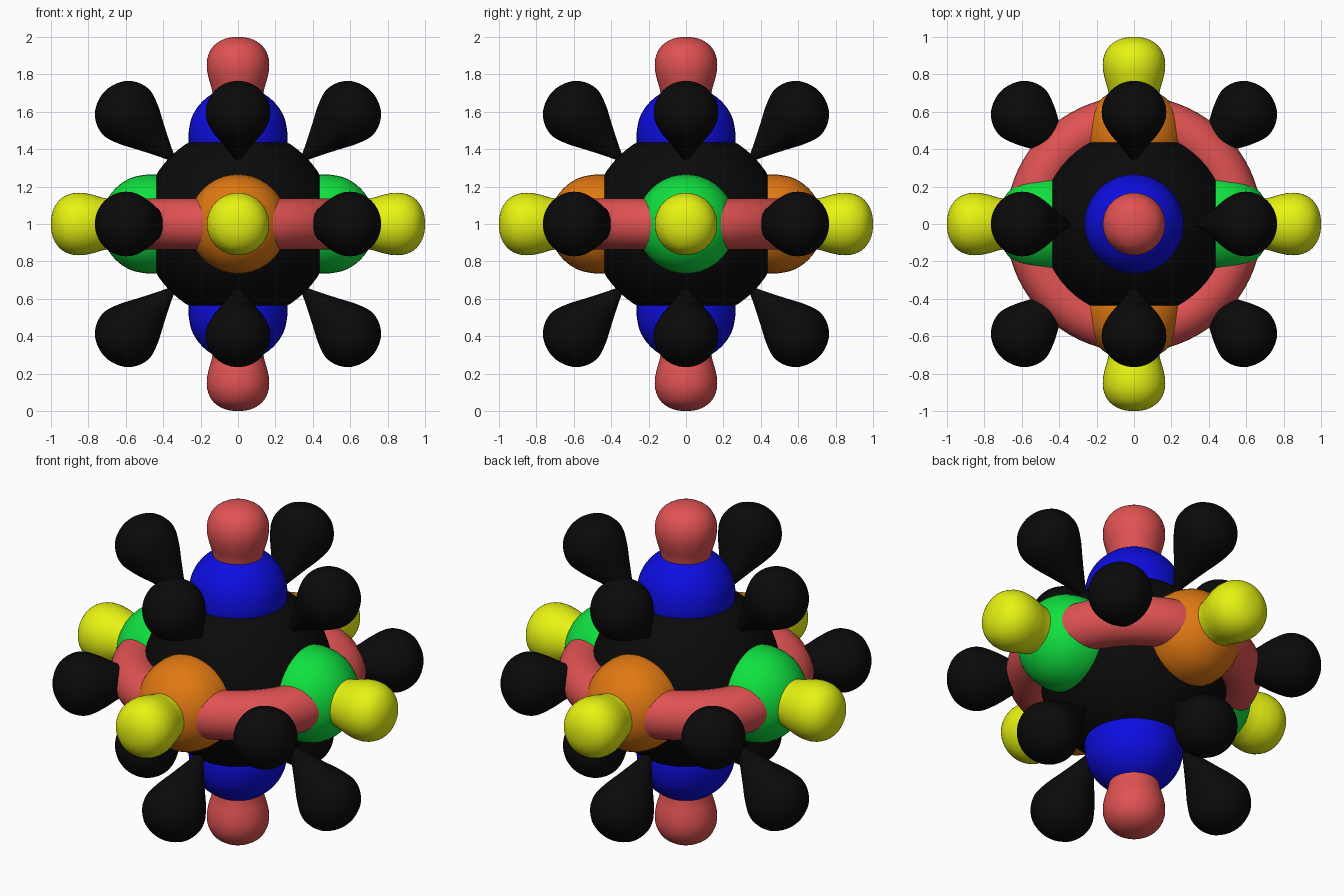
import bpy, bmesh, math
from mathutils import Vector

if "Cube" in bpy.data.objects:
    bpy.data.objects.remove(bpy.data.objects["Cube"])

CENTRE = Vector((0, 0, 1))


def material(name, r, g, b):
    m = bpy.data.materials.new(name)
    m.diffuse_color = (r, g, b, 1)
    m.use_nodes = True
    m.node_tree.nodes["Principled BSDF"].inputs["Base Color"].default_value = m.diffuse_color
    return m


BLACK = material("black", 0.003, 0.003, 0.003)
RED = material("red", 0.75, 0.085, 0.085)
BLUE = material("blue", 0.004, 0.004, 0.75)
GREEN = material("green", 0.005, 0.75, 0.05)
ORANGE = material("orange", 0.75, 0.19, 0.006)
YELLOW = material("yellow", 0.8, 0.9, 0.006)

# Lobe profiles: (distance from the centre, radius)
BROAD = [(0, 0), (.15, .115), (.3, .21), (.4, .253), (.47, .265),
         (.57, .247), (.65, .195), (.707, .115), (.73, 0)]
SLIM = [(0, 0), (.35, .07), (.62, .122), (.72, .14), (.78, .157), (.84, .167),
        (.90, .16), (.955, .128), (.99, .07), (1.0, 0)]
DROP = [(.46, 0), (.56, .047), (.66, .098), (.75, .145), (.83, .172),
        (.90, .162), (.96, .122), (.995, .06), (1.005, 0)]


def smooth_curve(points, steps=5):
    """Spline through the profile, round at the outer tip."""
    p = [Vector(q) for q in points]
    start = p[0] * 2 - p[1]
    end = Vector((p[-2].x, -p[-2].y))
    p = [start] + p + [end]
    out = []
    for a, b, c, d in zip(p, p[1:], p[2:], p[3:]):
        for i in range(steps):
            t = i / steps
            out.append(0.5 * (2 * b + (c - a) * t + (2 * a - 5 * b + 4 * c - d) * t * t
                              + (3 * b - a - 3 * c + d) * t ** 3))
    return out + [p[-2]]


def lobe(name, profile, direction, mat, sides=40):
    bm = bmesh.new()
    pts = smooth_curve(profile)
    verts = [bm.verts.new((max(q.y, 0), 0, q.x)) for q in pts]
    edges = [bm.edges.new(e) for e in zip(verts, verts[1:])]
    bmesh.ops.spin(bm, geom=verts + edges, cent=(0, 0, 0), axis=(0, 0, 1),
                   angle=math.tau, steps=sides)
    bmesh.ops.remove_doubles(bm, verts=bm.verts[:], dist=0.0003)
    bmesh.ops.recalc_face_normals(bm, faces=bm.faces[:])
    for f in bm.faces:
        f.smooth = True
    mesh = bpy.data.meshes.new(name)
    bm.to_mesh(mesh)
    bm.free()
    mesh.materials.append(mat)
    ob = bpy.data.objects.new(name, mesh)
    bpy.context.collection.objects.link(ob)
    ob.location = CENTRE
    ob.rotation_euler = Vector(direction).to_track_quat('Z', 'Y').to_euler()


def finish(name, mat):
    ob = bpy.context.object
    ob.name = name
    ob.data.materials.append(mat)
    bpy.ops.object.shade_smooth()


# Central ball
bpy.ops.mesh.primitive_uv_sphere_add(segments=64, ring_count=32, radius=0.51, location=CENTRE)
finish("core_sphere", BLACK)

# Ring around the equator
bpy.ops.mesh.primitive_torus_add(major_radius=0.55, minor_radius=0.135, major_segments=72,
                                 minor_segments=28, location=CENTRE)
finish("equator_ring", RED)

# Broad and slim lobes on the three axes
for axis, broad, slim in ((0, GREEN, YELLOW), (1, ORANGE, YELLOW), (2, BLUE, RED)):
    for s in (-1, 1):
        d = [0, 0, 0]
        d[axis] = s
        tag = "xyz"[axis] + ("_plus" if s > 0 else "_minus")
        lobe("broad_lobe_" + tag, BROAD, d, broad)
        lobe("slim_lobe_" + tag, SLIM, d, slim)

# Teardrop lobes on the diagonals of the three planes
for a, b in ((0, 1), (0, 2), (1, 2)):
    for sa in (-1, 1):
        for sb in (-1, 1):
            d = [0, 0, 0]
            d[a], d[b] = sa, sb
            lobe("diagonal_lobe_" + "xyz"[a] + "xyz"[b], DROP, d, BLACK)
